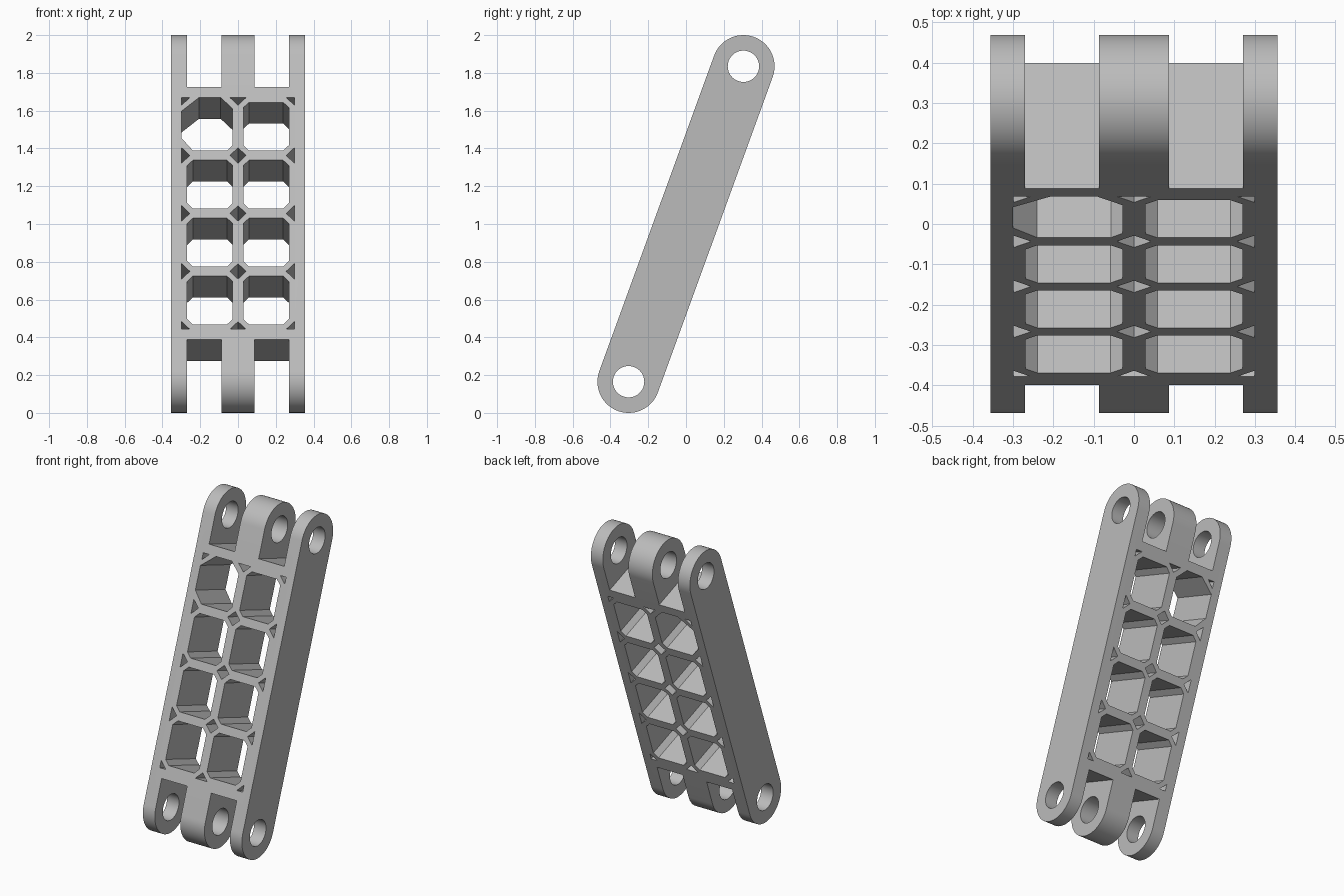
import bpy, bmesh
from math import sin, cos, pi, radians
from mathutils import Matrix

HALF_W = 0.356      # half width of the link
R = 0.165           # end radius and half thickness
PIN = 0.8885        # pin distance from the middle
PIN_R = 0.083
PITCH = 0.3265      # lattice row spacing
TILT = radians(-20)

if "Cube" in bpy.data.objects:
    bpy.data.objects.remove(bpy.data.objects["Cube"], do_unlink=True)


def prism(bm, outline, axis, half):
    """Extrude a 2D outline symmetrically along x or y."""
    if axis == "x":
        pts, step = [(-half, p, q) for p, q in outline], (2 * half, 0, 0)
    else:
        pts, step = [(p, -half, q) for p, q in outline], (0, 2 * half, 0)
    face = bm.faces.new([bm.verts.new(p) for p in pts])
    # Keep the starting face as one cap of the solid
    ext = bmesh.ops.extrude_face_region(bm, geom=[face], use_keep_orig=True)["geom"]
    verts = [g for g in ext if isinstance(g, bmesh.types.BMVert)]
    bmesh.ops.translate(bm, vec=step, verts=verts)


def finish(bm, name):
    bmesh.ops.recalc_face_normals(bm, faces=bm.faces)
    mesh = bpy.data.meshes.new(name)
    bm.to_mesh(mesh)
    bm.free()
    obj = bpy.data.objects.new(name, mesh)
    bpy.context.collection.objects.link(obj)
    return obj


def arc(w, r, start, sweep, n):
    return [(r * cos(start + sweep * i / n), w + r * sin(start + sweep * i / n))
            for i in range(n + 1)]


def cut(target, cutter):
    mod = target.modifiers.new("cut", "BOOLEAN")
    mod.operation, mod.solver, mod.object = "DIFFERENCE", "EXACT", cutter
    bpy.context.view_layer.objects.active = target
    bpy.ops.object.modifier_apply(modifier=mod.name)
    bpy.data.objects.remove(cutter, do_unlink=True)


def chamfered(x0, x1, w0, w1, c):
    return [(x0 + c, w0), (x1 - c, w0), (x1, w0 + c), (x1, w1 - c),
            (x1 - c, w1), (x0 + c, w1), (x0, w1 - c), (x0, w0 + c)]


# Round-ended solid link
bm = bmesh.new()
prism(bm, arc(PIN, R, 0, pi, 40) + arc(-PIN, R, pi, pi, 40), "x", HALF_W)
body = finish(bm, "hinge_link")

# Openings through the thickness
bm = bmesh.new()
for row in range(4):
    w = (row - 1.5) * PITCH
    for side in (-1, 1):
        if row == 3 and side == -1:
            # Enlarged opening in the upper corner
            outline = [(-0.24, 0.355), (-0.057, 0.355), (-0.029, 0.385),
                       (-0.029, 0.59), (-0.092, 0.653), (-0.206, 0.653),
                       (-0.3, 0.575), (-0.3, 0.425)]
        else:
            x = side * 0.1485
            outline = chamfered(x - 0.1205, x + 0.1205, w - 0.136, w + 0.136, 0.03)
        prism(bm, outline, "y", 0.3)

# Small diamond holes at the rib joints, halved at the edges of the lattice
D = 0.043
for row in range(-2, 3):
    for col in (-1, 0, 1):
        x, w = col * 0.298, row * PITCH
        pts = [(x + dx, w + dw) for dx, dw in ((D, 0), (0, D), (-D, 0), (0, -D))
               if abs(x + dx) < 0.3 and abs(w + dw) < 2 * PITCH + 0.001]
        if len(pts) == 2:
            pts.append((x, w))
        prism(bm, pts, "y", 0.3)

# Slots between the hinge knuckles
for side in (-1, 1):
    for end in (-1, 1):
        xa, xb, wa, wb = side * 0.0865, side * 0.27, end * 0.712, end * 1.2
        prism(bm, [(xa, wa), (xb, wa), (xb, wb), (xa, wb)], "y", 0.3)
cut(body, finish(bm, "openings_cutter"))

# Pin holes through all knuckles
bm = bmesh.new()
for end in (-1, 1):
    prism(bm, arc(end * PIN, PIN_R, 0, 2 * pi, 48)[:-1], "x", 0.5)
cut(body, finish(bm, "pin_cutter"))

# Lean the link backwards and stand it on the floor
body.data.transform(Matrix.Translation((0, 0, 1)) @ Matrix.Rotation(TILT, 4, "X"))

# Grey plastic
mat = bpy.data.materials.new("plain_grey")
mat.use_nodes = True
grey = (0.5, 0.5, 0.5, 1)
mat.diffuse_color = grey
mat.node_tree.nodes["Principled BSDF"].inputs["Base Color"].default_value = grey
body.data.materials.clear()
body.data.materials.append(mat)

bpy.ops.object.select_all(action="DESELECT")
body.select_set(True)
bpy.context.view_layer.objects.active = body
bpy.ops.object.shade_smooth_by_angle(angle=radians(30))
